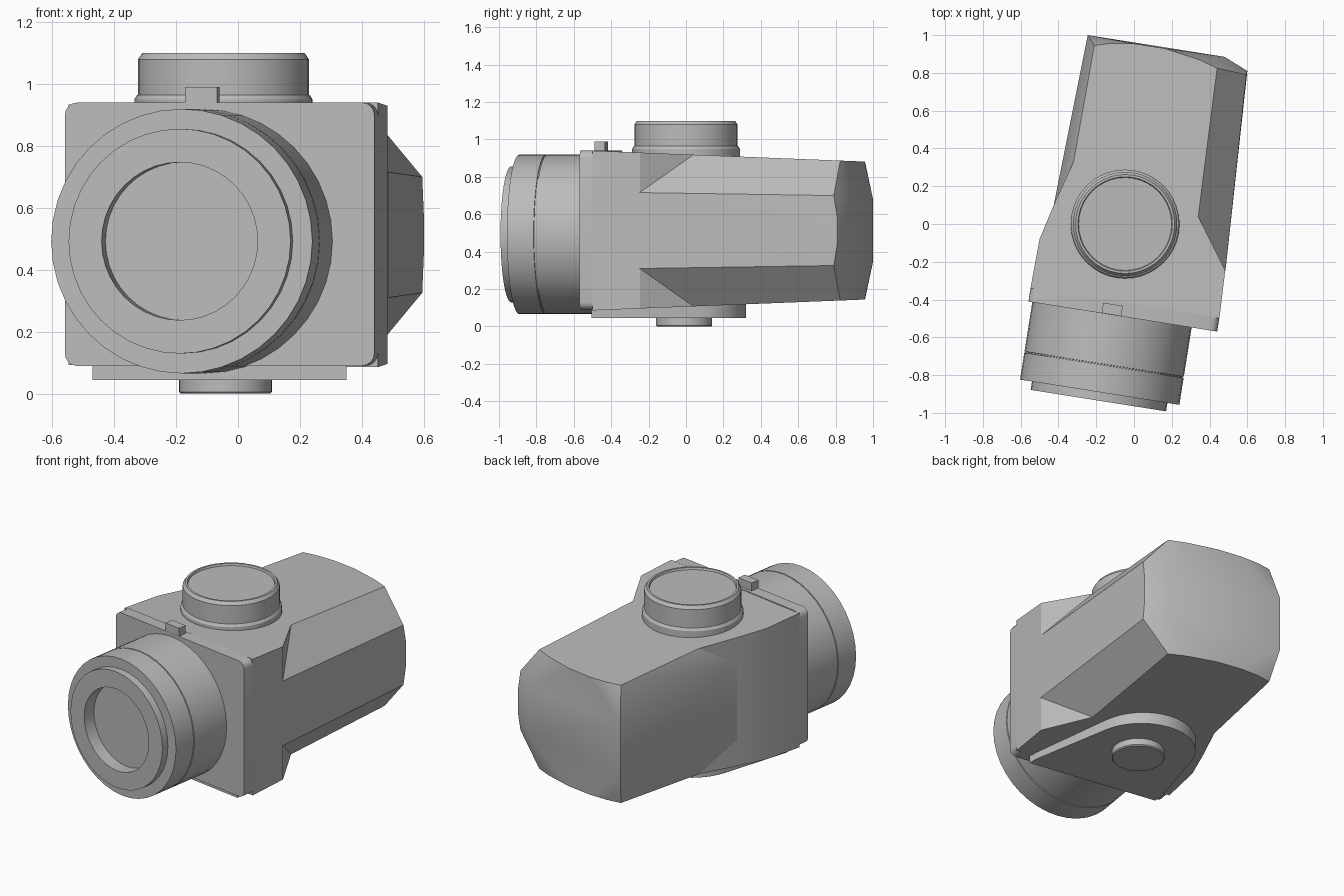
import bpy, bmesh, math
from mathutils import Matrix, Vector

cube = bpy.data.objects.get("Cube")
if cube:
    bpy.data.objects.remove(cube)

grey = bpy.data.materials.new("plain_grey")
grey.use_nodes = True
grey.diffuse_color = (0.5, 0.5, 0.5, 1)
grey.node_tree.nodes["Principled BSDF"].inputs["Base Color"].default_value = (0.5, 0.5, 0.5, 1)

TURN = Matrix.Rotation(math.radians(-9), 4, "Z")   # the housing is turned on its foot
MID = 0.513                                        # mirror height of the housing


def finish(bm, name, matrix=Matrix(), angle=30):
    bmesh.ops.recalc_face_normals(bm, faces=bm.faces)
    mesh = bpy.data.meshes.new(name)
    bm.to_mesh(mesh)
    bm.free()
    mesh.transform(matrix)
    mesh.materials.append(grey)
    obj = bpy.data.objects.new(name, mesh)
    bpy.context.collection.objects.link(obj)
    bpy.ops.object.select_all(action="DESELECT")
    bpy.context.view_layer.objects.active = obj
    obj.select_set(True)
    bpy.ops.object.shade_smooth_by_angle(angle=math.radians(angle))
    return obj


def hull(name, points, angle=30, matrix=Matrix()):
    bm = bmesh.new()
    for p in points:
        bm.verts.new(p)
    result = bmesh.ops.convex_hull(bm, input=bm.verts)
    loose = {v for v in result["geom_interior"] if isinstance(v, bmesh.types.BMVert)}
    bmesh.ops.delete(bm, geom=list(loose), context="VERTS")
    bmesh.ops.dissolve_limit(bm, angle_limit=0.01, verts=bm.verts, edges=bm.edges)
    return finish(bm, name, matrix, angle)


def lathe(name, profile, matrix, steps=40):
    bm = bmesh.new()
    rings = []
    for r, z in profile:
        rings.append([bm.verts.new((r * math.cos(a), r * math.sin(a), z))
                      for a in (math.tau * i / steps for i in range(steps))])
    for a, b in zip(rings, rings[1:]):
        for i in range(steps):
            j = (i + 1) % steps
            bm.faces.new((a[i], a[j], b[j], b[i]))
    bm.faces.new(rings[0])
    bm.faces.new(rings[-1])
    return finish(bm, name, matrix)


def box(name, size, centre, bevel=0.0):
    bm = bmesh.new()
    bmesh.ops.create_cube(bm, size=1)
    bmesh.ops.scale(bm, vec=size, verts=bm.verts)
    if bevel:   # round only the edges that run front to back
        edges = [e for e in bm.edges
                 if abs((e.verts[0].co - e.verts[1].co).y) > 0.001]
        bmesh.ops.bevel(bm, geom=edges, offset=bevel, segments=4,
                        profile=0.5, affect="EDGES")
    return finish(bm, name, TURN @ Matrix.Translation(centre))


def top(y):
    return 0.92 - 0.04 * y


def mirrored(points):
    return points + [(x, y, 2 * MID - z) for x, y, z in points]


# Front half of the housing, a prism with a slanted rear wall on one side
front_outline = [(-0.548, -0.34), (-0.5, -0.08), (-0.425, 0.1), (-0.32, 0.33),
                 (0.34, 0.04), (0.483, -0.245), (0.452, -0.5)]
hull("housing_front", mirrored([(x, y, top(y)) for x, y in front_outline]))

# Rear half: sloped top and bottom, broad chamfers and a domed end
rear_top = [(-0.32, 0.33), (0.34, 0.04), (0.44, 0.825), (0.345, 0.87),
            (0.16, 0.93), (0.0, 0.955), (-0.12, 0.957), (-0.21, 0.945)]
rear_side = [(0.484, -0.25, 0.716), (0.595, 0.79, 0.70), (0.48, 0.885, 0.66),
             (0.6, 0.81, 0.58), (-0.245, 1.0, 0.68), (-0.425, 0.1, 0.75)]
hull("housing_rear", mirrored([(x, y, top(y)) for x, y in rear_top] + rear_side), 24)

# Rounded plate on the front and the small sight tab above it
box("front_plate", (1.012, 0.075, 0.85), (0.018, -0.456, MID + 0.002), 0.04)
box("top_tab", (0.105, 0.055, 0.1), (-0.043, -0.465, 0.94))

# Lens barrel with a groove, a front lip and a sunken glass
lens = TURN @ Matrix.Translation((-0.04, 0, 0.4925)) @ Matrix.Rotation(math.pi / 2, 4, "X")
lathe("lens_barrel", [(0.427, 0.44), (0.427, 0.757), (0.421, 0.758), (0.421, 0.763),
                      (0.427, 0.764), (0.427, 0.908), (0.363, 0.908), (0.363, 0.953),
                      (0.255, 0.953), (0.255, 0.873)], lens)

# Dial on top with a flange and a thin raised rim
dial = Matrix.Translation((-0.047, 0, 0))
lathe("top_dial", [(0.288, 0.88), (0.288, 0.95), (0.28, 0.963), (0.276, 0.965),
                   (0.276, 1.08), (0.262, 1.1), (0.25, 1.1), (0.246, 1.088)], dial)

# Teardrop base plate and the round foot
arc = [(-0.045 + 0.31 * math.cos(a), 0.01 + 0.31 * math.sin(a))
       for a in (math.tau * i / 40 for i in range(40))]
plate = arc + [(-0.47, -0.375), (0.35, -0.505), (0.35, -0.45), (-0.47, -0.32)]
hull("base_plate", [(x, y, z) for x, y in plate for z in (0.045, 0.13)])
lathe("foot", [(0.15, 0.06), (0.15, 0.006), (0.144, 0.0)],
      Matrix.Translation((-0.04, -0.01, 0)))
